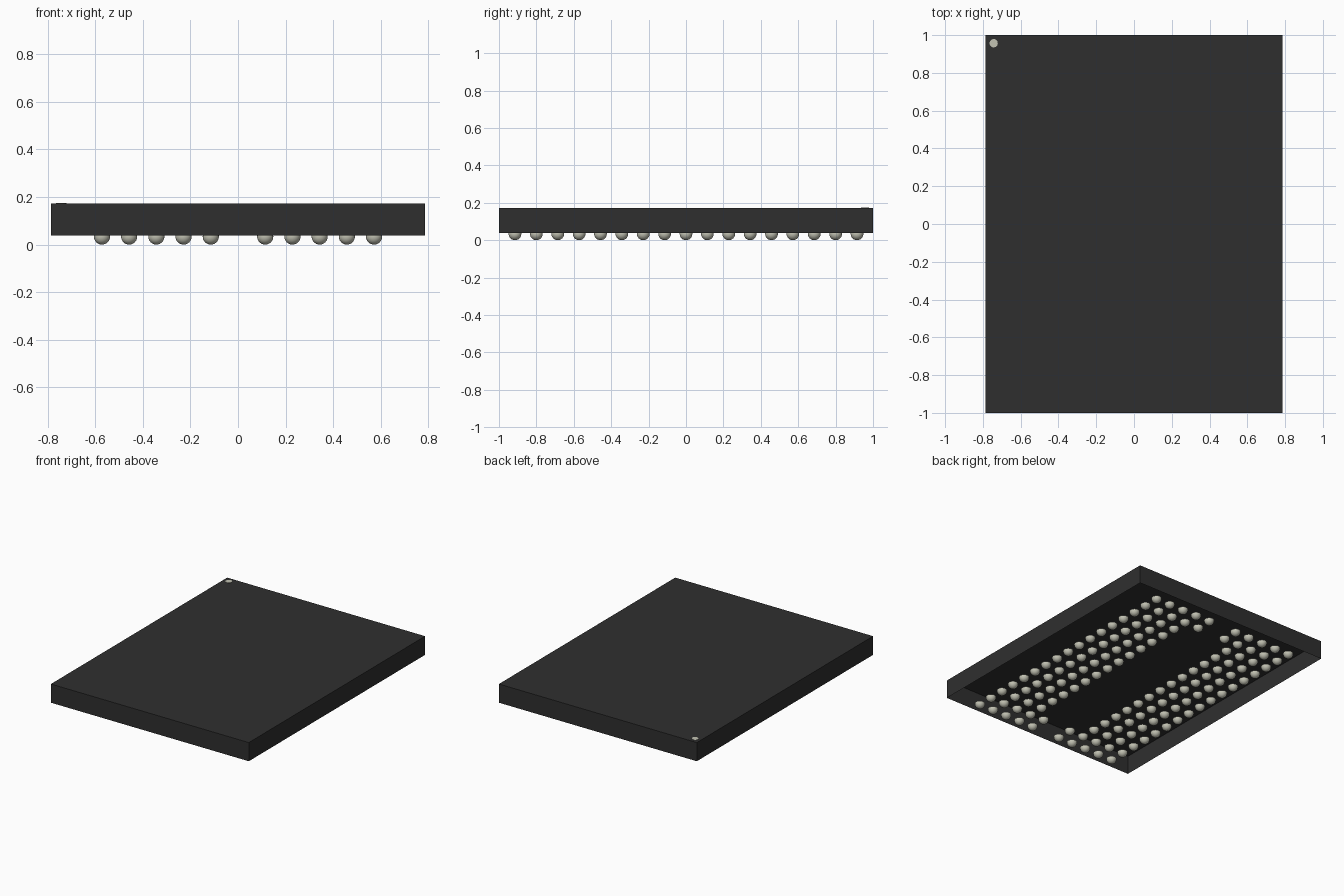
import bpy, bmesh
from mathutils import Matrix

cube = bpy.data.objects.get("Cube")
if cube:
    bpy.data.objects.remove(cube, do_unlink=True)

HALF_X, HALF_Y = 0.786, 1.0      # package half sizes
Z_LOW, Z_TOP = 0.038, 0.172      # underside and top of the package
PITCH, BALL_R = 0.1143, 0.034


def material(name, rgb):
    mat = bpy.data.materials.new(name)
    mat.use_nodes = True
    mat.diffuse_color = (*rgb, 1)
    mat.node_tree.nodes["Principled BSDF"].inputs["Base Color"].default_value = (*rgb, 1)
    return mat


def add_object(name, bm, mat):
    mesh = bpy.data.meshes.new(name)
    bm.to_mesh(mesh)
    bm.free()
    mesh.materials.append(mat)
    obj = bpy.data.objects.new(name, mesh)
    bpy.context.collection.objects.link(obj)
    return obj


black = material("black_plastic", (0.028, 0.028, 0.028))
solder = material("pale_solder", (0.54, 0.54, 0.45))

# Package body: a thin shell, open underneath
bm = bmesh.new()
size = Matrix.Diagonal((2 * HALF_X, 2 * HALF_Y, Z_TOP - Z_LOW, 1))
bmesh.ops.create_cube(bm, size=1, matrix=Matrix.Translation((0, 0, (Z_LOW + Z_TOP) / 2)) @ size)
bm.normal_update()
bottom = [f for f in bm.faces if f.normal.z < -0.5]
bmesh.ops.delete(bm, geom=bottom, context='FACES_ONLY')
add_object("package_body", bm, black)

# Corner marker: thin disc on the top
bm = bmesh.new()
bmesh.ops.create_cone(bm, cap_ends=True, segments=24, radius1=0.022, radius2=0.022,
                      depth=0.004, matrix=Matrix.Translation((-0.743, 0.957, Z_TOP)))
add_object("corner_marker", bm, solder)

# Solder balls: two banks of five columns, inner columns only at the ends
bm = bmesh.new()
for side in (-1, 1):
    for col in range(1, 6):
        for row in range(-8, 9):
            if col == 1 and abs(row) < 7:
                continue
            place = Matrix.Translation((side * col * PITCH, row * PITCH, BALL_R))
            bmesh.ops.create_uvsphere(bm, u_segments=20, v_segments=12,
                                      radius=BALL_R, matrix=place)
# Trim the balls flush with the package underside
bmesh.ops.bisect_plane(bm, geom=bm.verts[:] + bm.edges[:] + bm.faces[:],
                       plane_co=(0, 0, Z_LOW), plane_no=(0, 0, 1), clear_outer=True)
for f in bm.faces:
    f.smooth = True
add_object("solder_balls", bm, solder)
